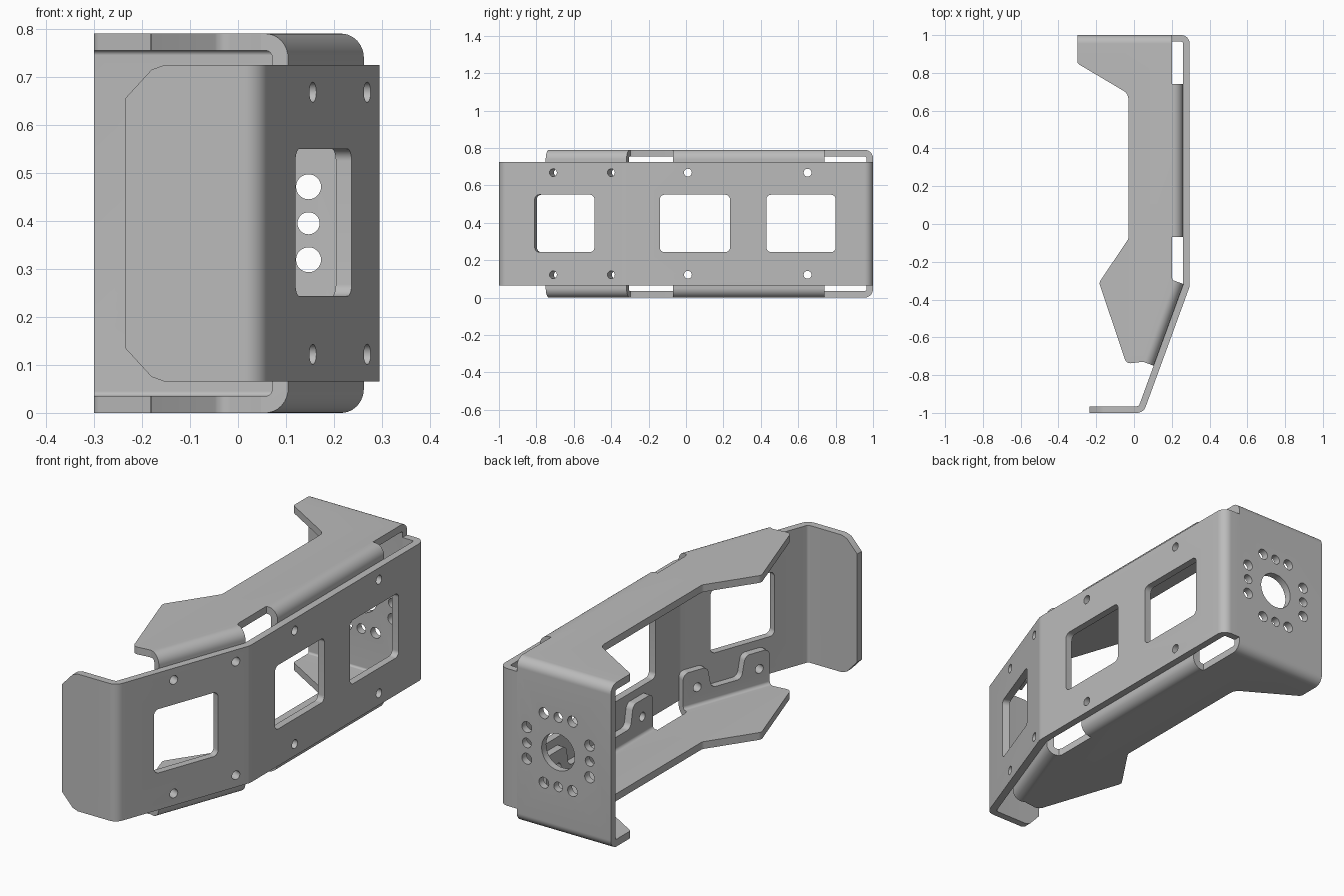
import bpy, bmesh, math
from mathutils import Vector

cube = bpy.data.objects.get("Cube")
if cube:
    bpy.data.objects.remove(cube, do_unlink=True)

T, H = 0.035, 0.79                      # sheet thickness, overall height
X, Y, Z = Vector((1, 0, 0)), Vector((0, 1, 0)), Vector((0, 0, 1))

metal = bpy.data.materials.new("grey_metal")
metal.use_nodes = True
GREY = (0.5, 0.5, 0.5, 1)
metal.diffuse_color = GREY
metal.node_tree.nodes["Principled BSDF"].inputs["Base Color"].default_value = GREY


def rounded(points, radii, steps=8):
    """Closed polygon with filleted corners."""
    if not isinstance(radii, (list, tuple)):
        radii = [radii] * len(points)
    out, n = [], len(points)
    for i, r in enumerate(radii):
        p = Vector(points[i])
        a = (Vector(points[i - 1]) - p).normalized()
        b = (Vector(points[(i + 1) % n]) - p).normalized()
        if r <= 0:
            out.append(p)
            continue
        half = a.angle(b) / 2
        centre = p + (a + b).normalized() * (r / math.sin(half))
        start = p + a * (r / math.tan(half)) - centre
        end = p + b * (r / math.tan(half)) - centre
        for k in range(steps + 1):
            out.append(centre + start.lerp(end, k / steps).normalized() * r)
    return out


def ribbon(path, radii):
    """Bent sheet section: outer path with fillets, thickened to its left."""
    pts = [Vector(p) for p in path]
    inner = []
    for i, p in enumerate(pts):
        dirs = [(pts[j + 1] - pts[j]).normalized() for j in (i - 1, i) if 0 <= j < len(pts) - 1]
        norms = [Vector((-d.y, d.x)) for d in dirs]
        m = sum(norms, Vector((0, 0))).normalized()
        inner.append(p + m * (T / m.dot(norms[0])))
    r = [0] + list(radii) + [0]
    return rounded(pts + inner[::-1], r + [max(0, q - T) for q in reversed(r)])


def rect(u0, v0, u1, v1):
    return [(u0, v0), (u1, v0), (u1, v1), (u0, v1)]


def circle(u, v, r, n=32):
    return [(u + r * math.cos(2 * math.pi * k / n), v + r * math.sin(2 * math.pi * k / n)) for k in range(n)]


def prism(name, polys, origin, u, v, w):
    """Extrude 2D polygons lying on axes u, v along vector w."""
    bm = bmesh.new()
    for poly in polys:
        lo = [bm.verts.new(origin + u * p[0] + v * p[1]) for p in poly]
        hi = [bm.verts.new(q.co + w) for q in lo]
        bm.faces.new(lo)
        bm.faces.new(hi[::-1])
        for i in range(len(lo)):
            j = (i + 1) % len(lo)
            bm.faces.new((lo[j], lo[i], hi[i], hi[j]))
    bmesh.ops.recalc_face_normals(bm, faces=bm.faces)
    mesh = bpy.data.meshes.new(name)
    bm.to_mesh(mesh)
    bm.free()
    obj = bpy.data.objects.new(name, mesh)
    bpy.context.collection.objects.link(obj)
    return obj


def cut(obj, cutter, operation="DIFFERENCE"):
    cutter.hide_render = True
    mod = obj.modifiers.new("cut", "BOOLEAN")
    mod.operation, mod.solver, mod.object = operation, "EXACT", cutter


def finish(obj, cutters):
    """Bake the cuts, drop the cutters, shade and colour."""
    bpy.context.view_layer.update()
    mesh = bpy.data.meshes.new_from_object(obj.evaluated_get(bpy.context.evaluated_depsgraph_get()))
    obj.modifiers.clear()
    obj.data = mesh
    mesh.materials.clear()
    mesh.materials.append(metal)
    for c in cutters:
        bpy.data.objects.remove(c, do_unlink=True)
    bpy.ops.object.select_all(action="DESELECT")
    obj.select_set(True)
    bpy.context.view_layer.objects.active = obj
    bpy.ops.object.shade_smooth_by_angle(angle=math.radians(30))


# Side wall: front lip, slanted run, straight run, turn into the back
knee, toe = Vector((0.295, -0.33, 0)), Vector((0.05, -1, 0))
slant = (toe - knee).normalized()
slant_out = Vector((-slant.y, slant.x, 0))
Z0, Z1 = 0.065, 0.725
wall_path = [(-0.235, -1), toe.xy, knee.xy, (0.295, 1), (0.2, 1)]
wall = prism("side_wall", [ribbon(wall_path, [0.05, 0.07, 0.045])], Z * Z0, X, Y, Z * (Z1 - Z0))

# Runs: origin, direction, outward normal, tab length, ear width, hole positions, windows
start = Vector((0.295, -0.07, 0))
runs = [
    ("straight", start, Y, X, 0.81, 0.15, (0.08, 0.72), [(-0.07, 0.305), (0.5, 0.87)]),
    ("slanted", knee, slant, slant_out, 0.46, 0.13, (0.075, 0.405), [(0.17, 0.51)]),
]
HOLE_Z = 0.122


def hole_cutter(o, d, n, holes):
    polys = [circle(s, z, 0.021, 24) for s in holes for z in (HOLE_Z, H - HOLE_Z)]
    return prism("hole_cutter", polys, o + n * 0.05, d, Z, n * -0.15)


cutters = []
for _, o, d, n, _, _, holes, windows in runs:
    cutters.append(hole_cutter(o, d, n, holes))
    polys = [rounded(rect(a, 0.243, b, 0.55), 0.025) for a, b in windows]
    cutters.append(prism("window_cutter", polys, o + n * 0.05, d, Z, n * -0.15))

# Clipped corners of the front lip
corner = [(-0.3, 0.655), (-0.235, 0.655), (-0.18, 0.715), (-0.15, 0.726), (-0.15, 0.8), (-0.3, 0.8)]
flipped = [(x, H - z) for x, z in corner]
cutters.append(prism("corner_cutter", [corner, flipped], Y * -1.1, X, Z, Y * 0.2))
for c in cutters:
    cut(wall, c)
finish(wall, cutters)

# Back plate with top and bottom flanges, trimmed to the flange outline
section = ribbon([(-0.9, 0), (1, 0), (1, H), (-0.9, H)], [0.045, 0.045])
channel = prism("back_plate_and_flanges", [section], X * -0.5, Y, Z, X)
BEND = 0.06
edge = knee - slant_out * (T + BEND)
tail = edge + slant * 0.46
outline = [(-0.3, 1.1), (-0.3, 0.85), (-0.03, 0.69), (-0.03, -0.08), (-0.185, -0.31),
           (-0.04, -0.74), tail.xy, edge.xy, (0.2, -0.28), (0.2, 1.1)]
trim = prism("outline_cutter", [rounded(outline, [0, 0.02, 0.05, 0.03, 0.03, 0.03, 0, 0, 0, 0])],
             Z * -0.1, X, Y, Z)
cut(channel, trim, "INTERSECT")

# Centre bore and four groups of three mounting holes
CX, CZ, RING = -0.02, H / 2, 0.167
bores = [circle(CX, CZ, 0.088, 48)]
for k in (-1, 0, 1):
    r = 0.026 if k else 0.023
    for side in (-RING, RING):
        bores.append(circle(CX + side, CZ + k * 0.076, r))
        bores.append(circle(CX + k * 0.076, CZ + side, r))
bore = prism("bore_cutter", bores, Y * 0.9, X, Z, Y * 0.2)
cut(channel, bore)
finish(channel, [trim, bore])

# Eared tabs that bend from each flange to lie against the wall
EAR, LOW = 0.205, 0.1
for name, o, d, n, length, ear, holes, _ in runs:
    shape = [(0, -0.05), (length, -0.05), (length, EAR), (length - ear, EAR),
             (length - ear - 0.02, LOW), (ear + 0.02, LOW), (ear, EAR), (0, EAR)]
    shape = rounded(shape, [0, 0, 0.03, 0.03, 0.03, 0.03, 0.03, 0.03])
    for level, base, up in (("lower", Z * 0, Z), ("upper", Z * H, -Z)):
        face = o - n * T + base
        bend = ribbon([(-BEND, 0), (0, 0), (0, 0.3)], [0.05])
        tab = prism(f"{level}_{name}_tab", [bend], face - d * 0.1, n, up, d * (length + 0.2))
        trim = prism("tab_cutter", [shape], face + n * 0.05, d, up, n * -0.2)
        drill = hole_cutter(o, d, n, holes)
        cut(tab, trim, "INTERSECT")
        cut(tab, drill)
        finish(tab, [trim, drill])
